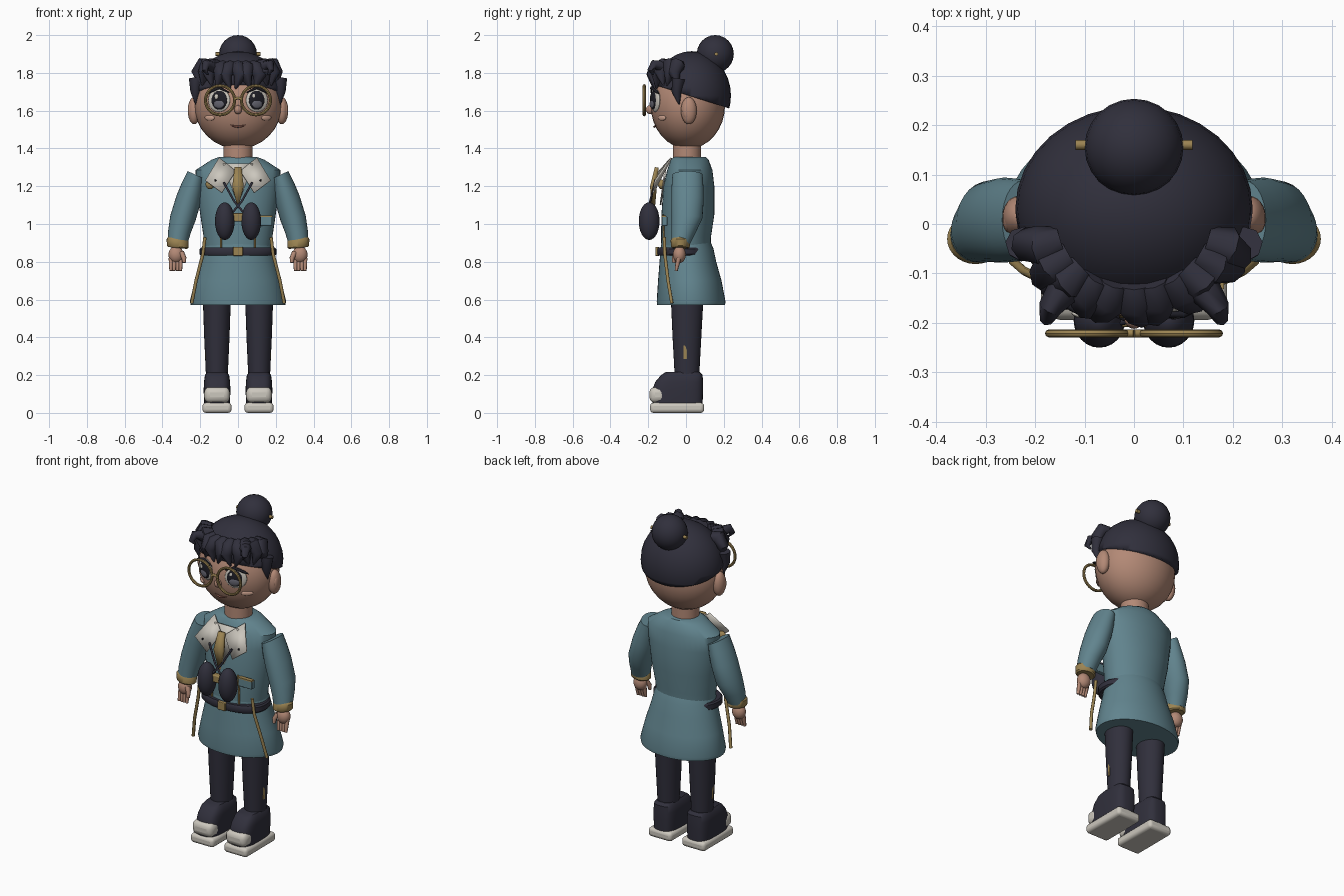
import bpy, bmesh, math
from mathutils import Vector

old = bpy.data.objects.get("Cube")
if old:
    bpy.data.objects.remove(old, do_unlink=True)


def material(name, *rgb):
    mat = bpy.data.materials.new(name)
    mat.use_nodes = True
    mat.diffuse_color = (*rgb, 1)
    mat.node_tree.nodes["Principled BSDF"].inputs["Base Color"].default_value = (*rgb, 1)
    return mat


teal = material("coat teal", .12, .23, .27)
dark = material("dark navy", .03, .029, .045)
skin = material("skin", .45, .25, .18)
gold = material("gold trim", .33, .23, .085)
white = material("warm white", .6, .57, .51)
black = material("eye black", .012, .012, .018)
grey = material("iris grey", .12, .12, .15)
blush = material("blush", .6, .36, .27)
lip = material("lip brown", .2, .08, .06)


def finish(obj, name, mat, angle=40):
    obj.name = name
    obj.data.materials.clear()
    obj.data.materials.append(mat)
    bpy.ops.object.select_all(action='DESELECT')
    obj.select_set(True)
    bpy.context.view_layer.objects.active = obj
    bpy.ops.object.shade_smooth_by_angle(angle=math.radians(angle))
    return obj


def from_bmesh(bm, name, mat):
    bmesh.ops.recalc_face_normals(bm, faces=bm.faces)
    mesh = bpy.data.meshes.new(name)
    bm.to_mesh(mesh)
    bm.free()
    obj = bpy.data.objects.new(name, mesh)
    bpy.context.collection.objects.link(obj)
    return finish(obj, name, mat)


def ellipsoid(name, mat, loc, size, turn=0, segments=24):
    bpy.ops.mesh.primitive_uv_sphere_add(segments=segments, ring_count=segments // 2,
                                         location=loc, rotation=(0, 0, turn))
    bpy.context.object.scale = size
    return finish(bpy.context.object, name, mat)


def box(name, mat, loc, half, bevel=0.0):
    bpy.ops.mesh.primitive_cube_add(location=loc)
    obj = bpy.context.object
    obj.scale = half
    bpy.ops.object.transform_apply(location=False, rotation=False, scale=True)
    if bevel:
        mod = obj.modifiers.new("round", 'BEVEL')
        mod.width, mod.segments = bevel, 3
    return finish(obj, name, mat)


def loft(name, mat, rings, power=2, count=28):
    """Skin over rings of (x, y, z, x radius, y radius, tilt in degrees)."""
    bm = bmesh.new()
    loops = []
    for x, y, z, rx, ry, tilt in rings:
        loop = []
        for i in range(count):
            a = math.tau * i / count
            c, s = math.cos(a), math.sin(a)
            u = math.copysign(abs(c) ** (2 / power), c) * rx
            v = math.copysign(abs(s) ** (2 / power), s) * ry
            t = math.radians(tilt)
            loop.append(bm.verts.new((x + u * math.cos(t), y + v, z + u * math.sin(t))))
        loops.append(loop)
    for low, high in zip(loops, loops[1:]):
        for i in range(count):
            j = (i + 1) % count
            bm.faces.new((low[i], low[j], high[j], high[i]))
    bm.faces.new(loops[0])
    bm.faces.new(loops[-1])
    return from_bmesh(bm, name, mat)


def tube(name, mat, points, radii):
    curve = bpy.data.curves.new(name, 'CURVE')
    curve.dimensions = '3D'
    curve.bevel_depth, curve.bevel_resolution, curve.use_fill_caps = 1, 2, True
    spline = curve.splines.new('POLY')
    spline.points.add(len(points) - 1)
    if not isinstance(radii, (list, tuple)):
        radii = [radii] * len(points)
    for point, co, r in zip(spline.points, points, radii):
        point.co, point.radius = (*co, 1), r
    obj = bpy.data.objects.new(name, curve)
    bpy.context.collection.objects.link(obj)
    bpy.ops.object.select_all(action='DESELECT')
    obj.select_set(True)
    bpy.context.view_layer.objects.active = obj
    bpy.ops.object.convert(target='MESH')
    return finish(bpy.context.object, name, mat, 50)


def plate(name, mat, points, thick=.009):
    bm = bmesh.new()
    bm.faces.new([bm.verts.new(p) for p in points])
    obj = from_bmesh(bm, name, mat)
    mod = obj.modifiers.new("thickness", 'SOLIDIFY')
    mod.thickness, mod.offset = thick, 0
    return obj


# Head, neck and face
ellipsoid("head", skin, (0, .01, 1.63), (.232, .197, .232), segments=32)
loft("neck", skin, [(0, .005, z, .078, .075, 0) for z in (1.32, 1.42)])
ellipsoid("nose", skin, (0, -.19, 1.605), (.02, .022, .024), segments=16)
tube("mouth", lip, [(x, -.168 + abs(x) * .2, 1.515 + x * x * 6)
                    for x in (-.04, -.02, 0, .02, .04)], [.002, .005, .006, .005, .002])

# Hair cap cut along a sloping hairline, with bun and pin
cap = ellipsoid("hair_cap", dark, (0, .03, 1.68), (.24, .208, .235), segments=32)
bpy.ops.object.transform_apply(scale=True, location=True)
bm = bmesh.new()
bm.from_mesh(cap.data)
cut = bmesh.ops.bisect_plane(bm, geom=bm.verts[:] + bm.edges[:] + bm.faces[:], clear_inner=True,
                             plane_co=(0, .235, 1.61), plane_no=(0, .3, .95))
bmesh.ops.holes_fill(bm, edges=[e for e in cut["geom_cut"] if isinstance(e, bmesh.types.BMEdge)])
bm.to_mesh(cap.data)
bm.free()
ellipsoid("hair_bun", dark, (0, .155, 1.9), (.1, .098, .1))
tube("bun_pin", gold, [(-.118, .16, 1.9), (.118, .16, 1.9)], .01)

# Fringe of tapered locks following the brow
for i in range(-5, 6):
    a = math.radians(i * 14)
    sway = .06 * (-1) ** i
    lift = .015 * (abs(i) > 2)
    path = [(.7, 0, 1.84), (.88, 0, 1.825 + lift), (.99, sway, 1.785 + lift), (.97, -sway, 1.715 + lift)]
    tube(f"fringe_lock_{i + 6}", dark,
         [(k * .225 * math.sin(a + s), .01 - k * .187 * math.cos(a + s), z) for k, s, z in path],
         [.03, .043, .036, .004])

# Coat body, skirt, belt and buckle
body = [(1.355, .02, .1, .085), (1.34, .02, .14, .1), (1.285, .02, .225, .12), (1.2, .015, .22, .135),
        (1.05, .01, .2, .14), (.93, 0, .182, .132), (.86, 0, .175, .13)]
loft("coat_body", teal, [(0, y, z, rx, ry, 0) for z, y, rx, ry in body], count=40)
skirt = [(.91, 0, .17, .128), (.87, .005, .183, .14), (.8, .01, .2, .15),
         (.7, .02, .228, .168), (.59, .027, .255, .182), (.57, .027, .25, .18)]
loft("coat_skirt", teal, [(0, y, z, rx, ry, 0) for z, y, rx, ry in skirt], count=40)
loft("belt", dark, [(0, -.02, z, r, r * .65, 0)
                    for z, r in ((.832, .195), (.84, .203), (.868, .203), (.876, .195))], 2.3, 40)
box("belt_buckle", gold, (0, -.152, .855), (.026, .01, .024), .004)

# Shirt front and necktie
plate("shirt_front", white, [(-.08, -.105, 1.32), (0, -.135, 1.1), (.08, -.105, 1.32)])
plate("necktie", gold, [(-.018, -.155, 1.3), (-.03, -.18, 1.2), (0, -.175, 1.08),
                        (.03, -.18, 1.2), (.018, -.155, 1.3)], .02)
box("binocular_bridge", gold, (0, -.19, 1.035), (.03, .018, .022), .006)

# Pocket on the left and brooch on the right
box("pocket_flap", teal, (.135, -.113, 1.015), (.045, .014, .026), .004)
box("pocket_trim", gold, (.135, -.119, 1.04), (.047, .012, .004))
ellipsoid("brooch", gold, (-.148, -.13, 1.21), (.024, .018, .026), segments=16)

# Everything that comes in pairs
for s, side in ((1, "left"), (-1, "right")):
    def at(x, y, z):
        return (s * x, y, z)

    # Ear, cheek, eye and glasses
    ellipsoid(side + "_ear", skin, at(.232, .015, 1.6), (.034, .042, .072))
    ellipsoid(side + "_inner_ear", skin, at(.252, .008, 1.6), (.014, .026, .045), segments=16)
    tube(side + "_sideburn", dark, [at(.225, -.04, 1.77), at(.226, -.05, 1.7), at(.222, -.035, 1.63)],
         [.035, .026, .003])
    tube(side + "_curl", dark, [at(.14, -.13, 1.83), at(.17, -.17, 1.845), at(.175, -.188, 1.815),
                                at(.16, -.175, 1.79)], [.035, .024, .017, .004])
    turn = s * .36
    ellipsoid(side + "_cheek", blush, at(.15, -.127, 1.562), (.033, .008, .015), s * .65, 16)
    ellipsoid(side + "_eye_white", white, at(.1, -.162, 1.655), (.062, .016, .062), turn)
    ellipsoid(side + "_eye_iris", black, at(.099, -.171, 1.655), (.045, .014, .05), turn)
    ellipsoid(side + "_eye_glow", grey, at(.101, -.18, 1.635), (.03, .008, .022), turn, 16)
    ellipsoid(side + "_eye_spark", white, (s * .1 - .015, -.184, 1.675), (.012, .005, .014), turn, 12)
    tube(side + "_lash", black, [at(.045, -.185, 1.695), at(.1, -.182, 1.722), at(.15, -.155, 1.7),
                                 at(.172, -.145, 1.69)], [.003, .008, .008, .002])
    bpy.ops.mesh.primitive_torus_add(location=at(.095, -.221, 1.655), rotation=(math.pi / 2, 0, 0),
                                     major_radius=.077, minor_radius=.008,
                                     major_segments=36, minor_segments=8)
    finish(bpy.context.object, side + "_glasses_rim", gold)
    tube(side + "_glasses_bridge", gold, [at(0, -.221, 1.668), at(.024, -.221, 1.66)], .008)

    # Sleeve, cuff and hand
    arm = [(.223, .008, 1.26, .048, .08, 25), (.24, .008, 1.2, .06, .084, 22),
           (.262, .008, 1.13, .067, .086, 17), (.292, .005, 1.03, .068, .082, 12),
           (.31, -.012, .96, .06, .066, 8), (.32, -.028, .895, .052, .05, 4)]
    loft(side + "_sleeve", teal, [(s * x, y, z, rx, ry, s * t) for x, y, z, rx, ry, t in arm])
    loft(side + "_cuff", gold, [(s * .32, -.03, z, r, r * .88, s * 6)
                                for z, r in ((.873, .05), (.88, .057), (.915, .058), (.925, .05))])
    ellipsoid(side + "_palm", skin, at(.328, -.035, .838), (.04, .034, .045))
    for i in range(4):
        x = .304 + i * .017
        tube(f"{side}_finger_{i + 1}", skin, [at(x, -.038, .82), at(x, -.046, .785), at(x, -.052, .752)],
             [.012, .011, .008])
    tube(side + "_thumb", skin, [at(.3, -.05, .85), at(.286, -.062, .82), at(.285, -.065, .795)],
         [.015, .013, .009])

    # Lapel, coat piping, binocular barrel and strap
    plate(side + "_lapel", white, [at(.1, -.078, 1.35), at(.172, -.162, 1.23),
                                   at(.085, -.175, 1.165), at(.012, -.14, 1.28)])
    ellipsoid(side + "_lapel_stud", black, at(.12, -.165, 1.23), (.006, .006, .006), segments=8)
    tube(side + "_coat_piping", gold, [at(.085, -.122, 1.05), at(.09, -.118, .95), at(.09, -.118, .87)], .005)
    tube(side + "_skirt_trim", gold, [at(.175, -.115, .93), at(.186, -.112, .84),
                                      at(.222, -.095, .7), at(.245, -.075, .58)], .009)
    ellipsoid(side + "_binocular_barrel", dark, at(.07, -.195, 1.015), (.052, .055, .1))
    tube(side + "_strap", dark, [at(.075, -.165, 1.22), at(.02, -.19, 1.12), at(-.03, -.2, 1.06)], .006)

    # Trouser leg with a small ankle tab
    leg = [(.6, .006, .074, .086), (.4, .005, .067, .076), (.18, .005, .057, .064)]
    loft(side + "_leg", dark, [(s * .112, y, z, rx, ry, 0) for z, y, rx, ry in leg])
    box(side + "_leg_tab", gold, at(.172, -.004, .32), (.004, .008, .036))

    # Shoe upper, toe cap and sole
    shoe = [(.045, -.045, .068, .133), (.12, -.045, .071, .135), (.165, -.036, .069, .126),
            (.2, -.022, .064, .11), (.216, -.018, .052, .09)]
    loft(side + "_shoe", dark, [(s * .111, y, z, rx, ry, 0) for z, y, rx, ry in shoe], 3.5, 36)
    box(side + "_toe_cap", white, at(.111, -.15, .095), (.068, .044, .042), .03)
    box(side + "_sole", white, at(.111, -.047, .027), (.077, .143, .027), .018)
